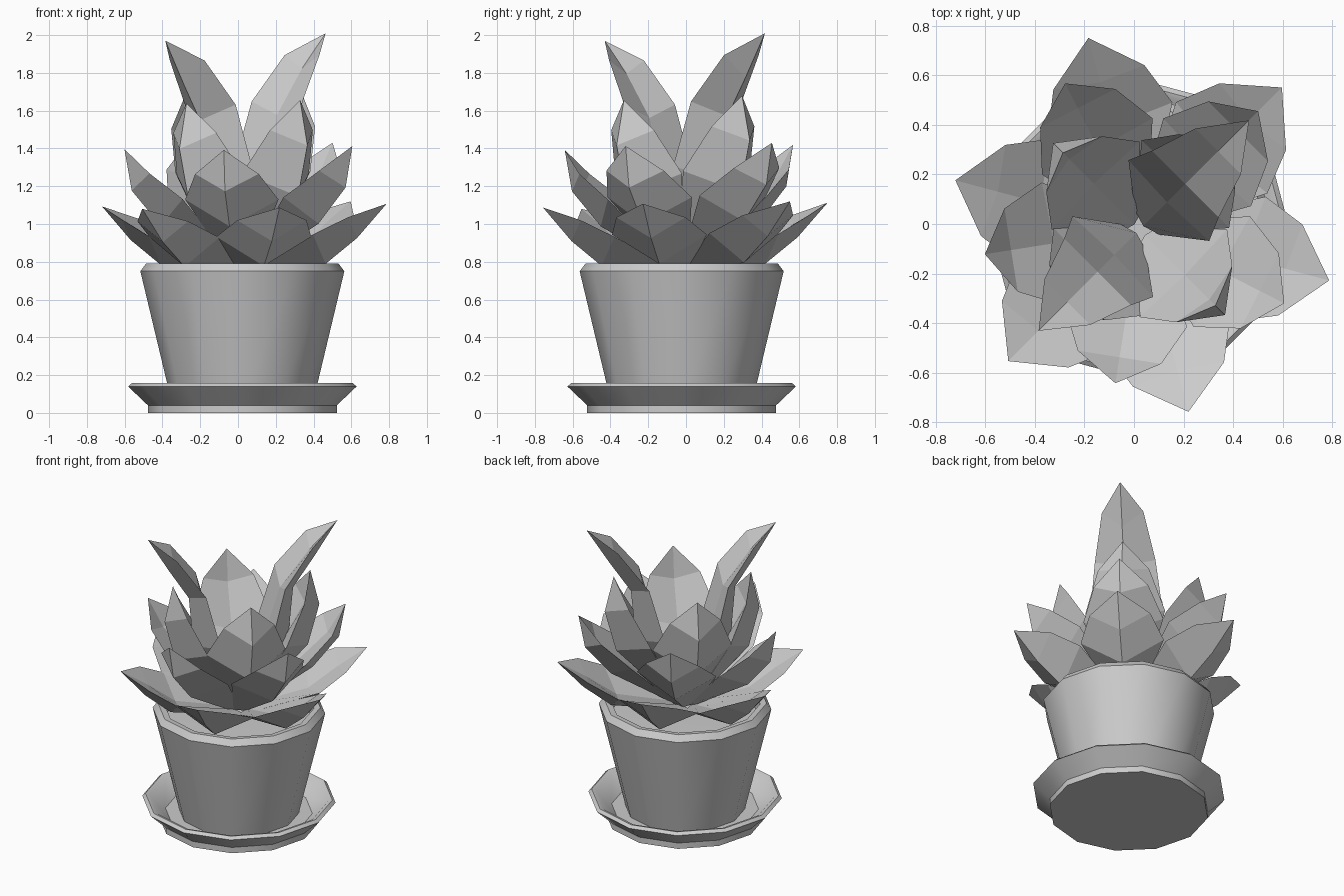
import bpy, bmesh, math
from mathutils import Vector

if "Cube" in bpy.data.objects:
    bpy.data.objects.remove(bpy.data.objects["Cube"])

CX, CY = 0.023, -0.023   # plant and pot axis


def finish(name, bm, smooth):
    bmesh.ops.remove_doubles(bm, verts=bm.verts, dist=1e-5)
    bmesh.ops.recalc_face_normals(bm, faces=bm.faces)
    mesh = bpy.data.meshes.new(name)
    bm.to_mesh(mesh)
    bm.free()
    ob = bpy.data.objects.new(name, mesh)
    bpy.context.collection.objects.link(ob)
    if smooth:
        bpy.ops.object.select_all(action='DESELECT')
        ob.select_set(True)
        bpy.context.view_layer.objects.active = ob
        bpy.ops.object.shade_smooth_by_angle(angle=math.radians(32))
    return ob


def lathe(name, profile, sides=12):
    """Revolve an (r, z) profile around the plant axis."""
    bm = bmesh.new()
    vs = [bm.verts.new((CX + r, CY, z)) for r, z in profile]
    es = [bm.edges.new(p) for p in zip(vs, vs[1:])]
    bmesh.ops.spin(bm, geom=vs + es, cent=(CX, CY, 0), axis=(0, 0, 1),
                   angle=2 * math.pi, steps=sides, use_duplicate=False)
    return finish(name, bm, True)


def leaf(name, angle, stations, tip):
    """Folded leaf. Station: outer ridge r,z / edge r,z,half width / inner fold r,z."""
    lean = math.cos(angle - math.radians(55))
    d = Vector((math.cos(angle), math.sin(angle), 0))
    side = Vector((-d.y, d.x, 0))
    bm = bmesh.new()

    def vert(r, z, w=0):
        p = Vector((CX, CY, z + 0.02 * r / tip[0] * lean))
        return bm.verts.new(p + d * r * (1 + 0.04 * lean) + side * w)

    rings = [[vert(ro, zo), vert(re, ze, w), vert(ri, zi), vert(re, ze, -w)]
             for ro, zo, re, ze, w, ri, zi in stations]
    bm.faces.new(rings[0])
    for a, b in zip(rings, rings[1:]):
        for i in range(4):
            j = (i + 1) % 4
            bm.faces.new((a[i], a[j], b[j], b[i]))
    t = vert(*tip)
    for i in range(4):
        bm.faces.new((rings[-1][i], rings[-1][(i + 1) % 4], t))
    return finish(name, bm, False)


# saucer and pot
lathe("saucer", [(0, 0), (0.5, 0), (0.5, 0.04), (0.605, 0.14), (0.585, 0.157),
                 (0.56, 0.15), (0.46, 0.06), (0, 0.06)])
lathe("pot", [(0, 0.06), (0.375, 0.06), (0.54, 0.75), (0.51, 0.79),
              (0.47, 0.785), (0.455, 0.70)])
lathe("soil", [(0.46, 0.71), (0, 0.72)])

# leaf tiers: name, count, stations from base to shoulder, tip
tiers = [
    ("outer_leaf", 6,
     [(0.08, 0.73, 0.08, 0.77, 0.07, 0.07, 0.79),
      (0.45, 0.785, 0.45, 0.94, 0.26, 0.42, 0.86),
      (0.62, 0.92, 0.62, 1.03, 0.19, 0.60, 0.99)], (0.78, 1.10)),
    ("middle_leaf", 5,
     [(0.08, 0.78, 0.06, 0.80, 0.07, 0.05, 0.83),
      (0.45, 1.00, 0.37, 1.14, 0.25, 0.36, 1.06),
      (0.61, 1.19, 0.54, 1.28, 0.17, 0.54, 1.23)], (0.65, 1.41)),
    ("inner_leaf", 4,
     [(0.08, 0.80, 0.05, 0.83, 0.07, 0.03, 0.85),
      (0.42, 1.15, 0.25, 1.27, 0.25, 0.26, 1.19),
      (0.49, 1.42, 0.37, 1.50, 0.16, 0.40, 1.45)], (0.435, 1.66)),
    ("tall_leaf", 2,
     [(0.08, 0.85, 0.04, 0.88, 0.07, 0.02, 0.90),
      (0.30, 1.22, 0.16, 1.30, 0.23, 0.15, 1.24),
      (0.33, 1.56, 0.25, 1.64, 0.19, 0.25, 1.57),
      (0.46, 1.76, 0.43, 1.88, 0.13, 0.43, 1.81)], (0.60, 1.99)),
]
for name, count, stations, tip in tiers:
    for k in range(count):
        leaf(f"{name}_{k + 1}", math.radians(45 + 360 * k / count), stations, tip)
